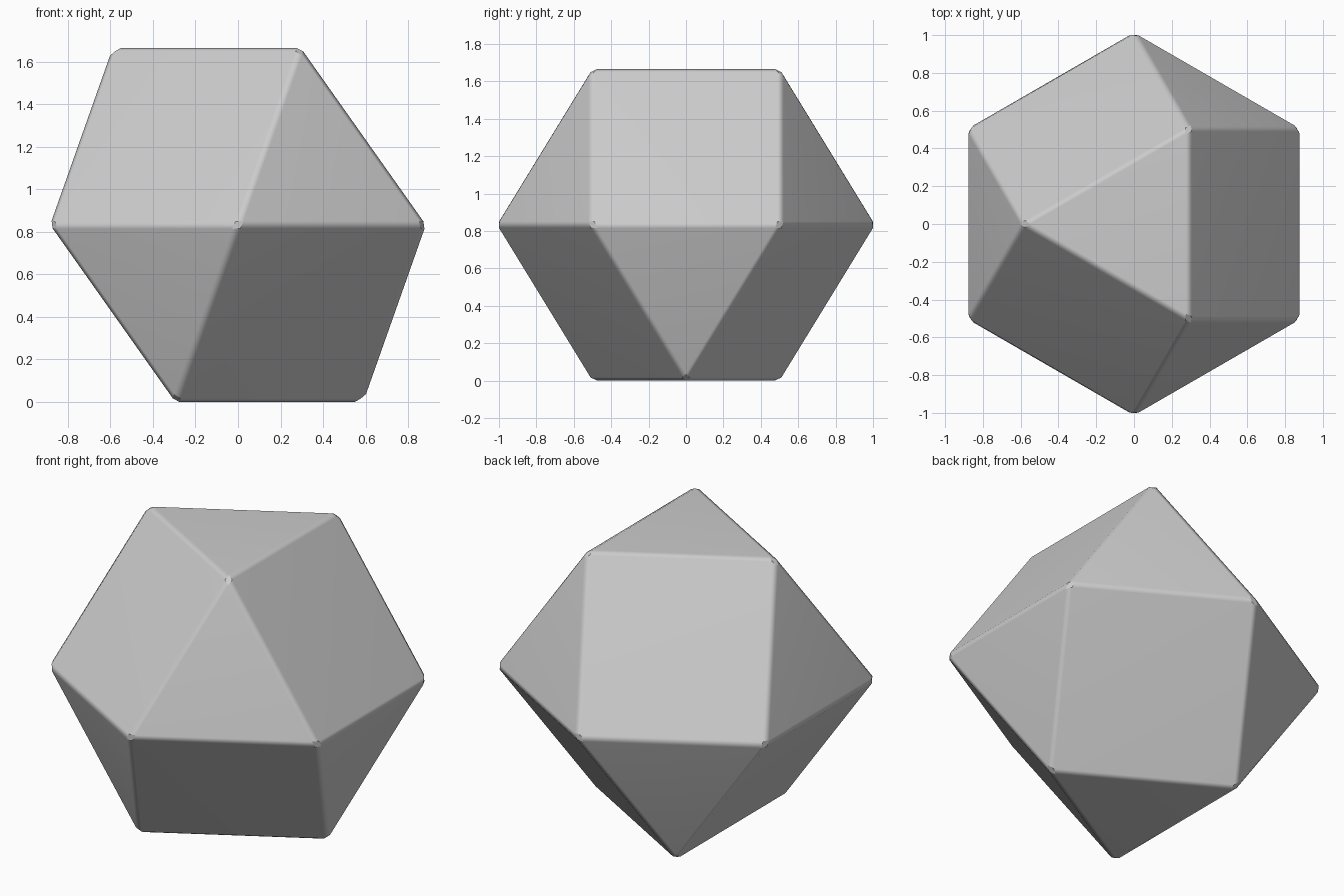
import bpy, bmesh
from math import radians, sin, cos, sqrt

cube = bpy.data.objects.get("Cube")
if cube:
    bpy.data.objects.remove(cube, do_unlink=True)

BEVEL = 0.02
RADIUS = 1 + BEVEL                 # radius of the middle hexagon before chamfering
HEIGHT = RADIUS * sqrt(8 / 3)      # distance between the two level triangles


def ring(bm, count, radius, z, start):
    for i in range(count):
        a = radians(start + 360 * i / count)
        bm.verts.new((radius * cos(a), radius * sin(a), z))


# Cuboctahedron: triangle below, hexagon in the middle, turned triangle above
bm = bmesh.new()
ring(bm, 3, RADIUS / sqrt(3), 0, 0)
ring(bm, 6, RADIUS, HEIGHT / 2, 30)
ring(bm, 3, RADIUS / sqrt(3), HEIGHT, 180)
bmesh.ops.convex_hull(bm, input=bm.verts[:])
bmesh.ops.dissolve_limit(bm, angle_limit=radians(5), verts=bm.verts[:], edges=bm.edges[:])

# Narrow chamfer along every edge, leaving a small diamond at each corner
bmesh.ops.bevel(bm, geom=bm.edges[:], offset=BEVEL, offset_type='OFFSET',
                segments=1, profile=0.5, affect='EDGES')
bmesh.ops.recalc_face_normals(bm, faces=bm.faces[:])

mesh = bpy.data.meshes.new("faceted_block")
bm.to_mesh(mesh)
bm.free()
block = bpy.data.objects.new("faceted_block", mesh)
bpy.context.collection.objects.link(block)

# Plain grey finish
grey = bpy.data.materials.new("light_grey")
grey.use_nodes = True
colour = (0.6, 0.6, 0.6, 1)
grey.diffuse_color = colour
grey.node_tree.nodes["Principled BSDF"].inputs["Base Color"].default_value = colour
mesh.materials.append(grey)

# Soft chamfers between flat faces, crisp corner diamonds
bpy.ops.object.select_all(action='DESELECT')
block.select_set(True)
bpy.context.view_layer.objects.active = block
bpy.ops.object.shade_smooth_by_angle(angle=radians(29))
weighted = block.modifiers.new("weighted_normals", 'WEIGHTED_NORMAL')
weighted.keep_sharp = True
